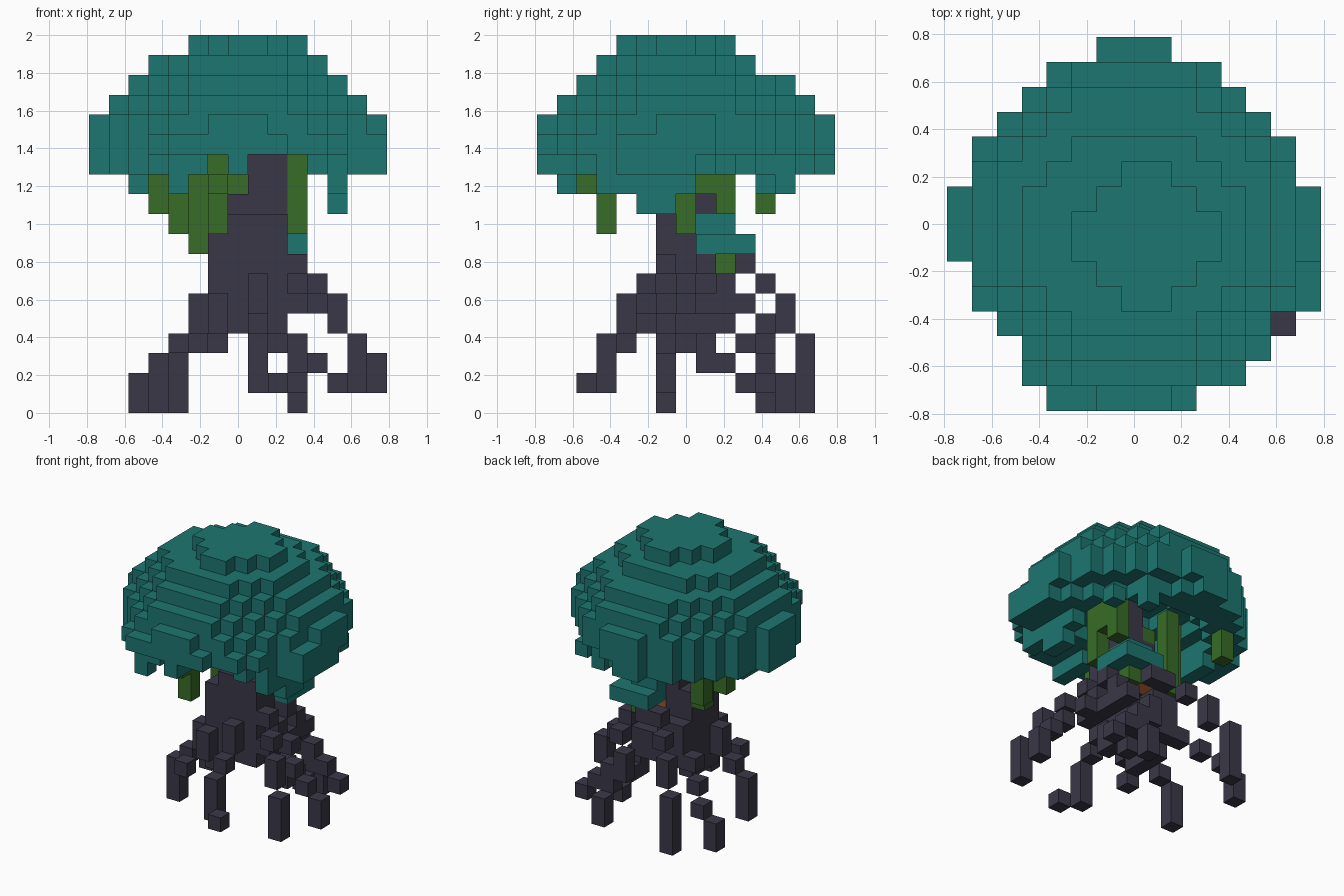
import bpy
import bmesh
from mathutils import Vector

if "Cube" in bpy.data.objects:
    bpy.data.objects.remove(bpy.data.objects["Cube"], do_unlink=True)

SIZE = 2 / 19  # edge of one block
RIM, TOP = 12, 18  # lowest and highest full canopy layers


def make_material(name, colour):
    material = bpy.data.materials.new(name)
    material.use_nodes = True
    rgba = (*colour, 1)
    material.diffuse_color = rgba
    shader = material.node_tree.nodes["Principled BSDF"]
    shader.inputs["Base Color"].default_value = rgba
    return material


def block(low, high):
    """All cells between two opposite corner cells."""
    spans = [range(start, end + 1) for start, end in zip(low, high)]
    return {(x, y, z) for x in spans[0] for y in spans[1] for z in spans[2]}


def column(x, y, bottom, top=RIM):
    return block((x, y, bottom), (x, y, top))


def root(*points):
    """Cells of a stepped, partly diagonal walk through the points."""
    cells = set()
    for start, end in zip(points, points[1:]):
        a, b = Vector(start), Vector(end)
        steps = round(max(abs(value) for value in b - a))
        for step in range(steps + 1):
            cells.add(tuple(round(value) for value in a.lerp(b, step / steps)))
    return cells


def canopy_layer(z):
    """Round layer: the dome narrows upward and is hollow near the rim."""
    depth = TOP - z
    radius_squared = min(51, 10 * (depth + 1))
    diamond = min(9, 3 + 2.5 * depth)
    hollow = max(0, 8 * (15 - z))
    shift_x = 0.5 if depth == 0 else 0
    shift_y = 0.5 if depth <= 1 else 0
    layer = set()
    for x, y, z in block((-7, -7, z), (7, 7, z)):
        across, along = abs(x - shift_x), abs(y + shift_y)
        inside = hollow <= across ** 2 + along ** 2 <= radius_squared
        if inside and across + along <= diamond:
            layer.add((x, y, z))
    return layer


# Canopy dome, with a bulge along the front and left edges
canopy = set().union(*(canopy_layer(z) for z in range(RIM, TOP + 1)))
canopy |= block((-3, -7, 13), (2, -7, 13)) | block((7, -3, RIM), (7, -2, 13))
canopy |= {(5, -5, 13), (4, -6, 13), (-4, -6, 13)}

# Openings in the rim at the front and one back corner
canopy = {(x, y, z) for x, y, z in canopy
          if z > RIM or not (x + y > 7 or (y < -3 and x in (-1, 1, 2, 3)))}

# Leaf tufts hanging below the rim
tufts = block((5, -4, 11), (5, 0, 11)) | block((5, -2, 10), (5, -1, 10))
tufts |= block((-5, -1, 11), (-5, 1, 11)) | column(3, 5, 11)
tufts |= {(-3, -6, 11), (5, 4, 11)}

# Small leafy roof sheltering two lamps beside the trunk
small_roof = block((1, 1, 8), (3, 3, 8)) | block((1, 1, 9), (2, 2, 9))
lamps = {(1, 2, 7), (2, 1, 7)}

# Hanging vines
vines = {(2, 2, 7), (0, 1, 11), (-1, -5, 11)}
vines |= column(3, 0, 9, 13) | column(3, 2, 10, 13) | column(3, 1, 11, 13)
vines |= column(-2, 1, 8, 13) | column(-3, 0, 9, 13)
vines |= column(-1, -4, 9, 13) | column(-4, 4, 10)

# Trunk: spreads to the right, front and back as it goes down
trunk = set()
for z in range(4, 15):
    right_edge = min(1, max(-1, (z - 9) // 2))
    front_edge = 0 if z > 9 else -1
    back_edge = 1 if z > 6 else 2
    trunk |= block((right_edge, front_edge, z), (2, back_edge, z))
trunk |= block((3, -1, 5), (3, 2, 5)) | block((-1, -1, 3), (-1, 1, 3))
trunk -= small_roof | lamps | vines | block((1, 1, 6), (2, 2, 6))

# Stepped roots
front_root = root((1, -2, 6), (1, -3, 4), (1, -4, 3), (1, -4, 1), (2, -5, 1))
front_right_root = root((-1, -2, 5), (-1, -2, 4), (-2, -3, 3))
front_left_root = root((3, -1, 7), (5, -3, 5), (5, -3, 4), (6, -4, 3),
                       (6, -4, 1))
left_root = root((3, 0, 6), (5, -1, 4), (7, -1, 2), (7, -1, 1))
inner_left_root = root((2, 1, 4), (3, 1, 3), (3, 1, 2), (3, 3, 1))
back_left_root = root((3, 1, 7), (3, 3, 5), (2, 4, 4), (3, 4, 2), (3, 5, 1),
                      (3, 5, 0))
back_left_root |= root((3, 4, 3), (5, 4, 1))
back_root = root((1, 3, 7), (0, 3, 7), (-2, 5, 5), (-2, 5, 4), (-3, 6, 3),
                 (-3, 6, 0))
back_right_root = root((-1, 2, 5), (-5, 4, 1), (-5, 4, 0))
right_root = root((-2, -1, 5), (-4, -1, 1), (-4, -1, 0))

teal = make_material("teal_leaves", (0.012, 0.182, 0.16))
green = make_material("green_vine", (0.038, 0.15, 0.02))
bark = make_material("dark_bark", (0.042, 0.039, 0.064))
orange = make_material("orange_lamp", (0.7, 0.19, 0.04))

parts = [
    ("trunk", trunk, bark),
    ("front_root", front_root, bark),
    ("front_right_root", front_right_root, bark),
    ("front_left_root", front_left_root, bark),
    ("left_root", left_root, bark),
    ("inner_left_root", inner_left_root, bark),
    ("back_left_root", back_left_root, bark),
    ("back_root", back_root, bark),
    ("back_right_root", back_right_root, bark),
    ("right_root", right_root, bark),
    ("lamps", lamps, orange),
    ("vines", vines, green),
    ("small_roof", small_roof, teal),
    ("tufts", tufts, teal),
    ("canopy", canopy, teal),
]
occupied = set().union(*(cells for name, cells, material in parts))


def build(name, cells, material):
    """Mesh only the exposed sides of the blocks."""
    bm = bmesh.new()
    for cell in sorted(cells):
        middle = Vector(cell) + Vector((0, 0, 0.5))
        for axis in range(len(cell)):
            for sign in (-1, 1):
                neighbour = list(cell)
                neighbour[axis] += sign
                if tuple(neighbour) in occupied:
                    continue
                normal = Vector(neighbour) - Vector(cell)
                side = normal.yzx / 2
                up = normal.cross(side)
                centre = middle + normal / 2
                ring = (side + up, up - side, -side - up, side - up)
                bm.faces.new([bm.verts.new((centre + offset) * SIZE)
                              for offset in ring])
    bmesh.ops.remove_doubles(bm, verts=bm.verts, dist=SIZE / 100)
    mesh = bpy.data.meshes.new(name)
    bm.to_mesh(mesh)
    bm.free()
    mesh.materials.append(material)
    bpy.context.collection.objects.link(bpy.data.objects.new(name, mesh))


# Cells shared by two parts belong to the first one
used = set()
for name, cells, material in parts:
    build(name, cells - used, material)
    used |= cells
